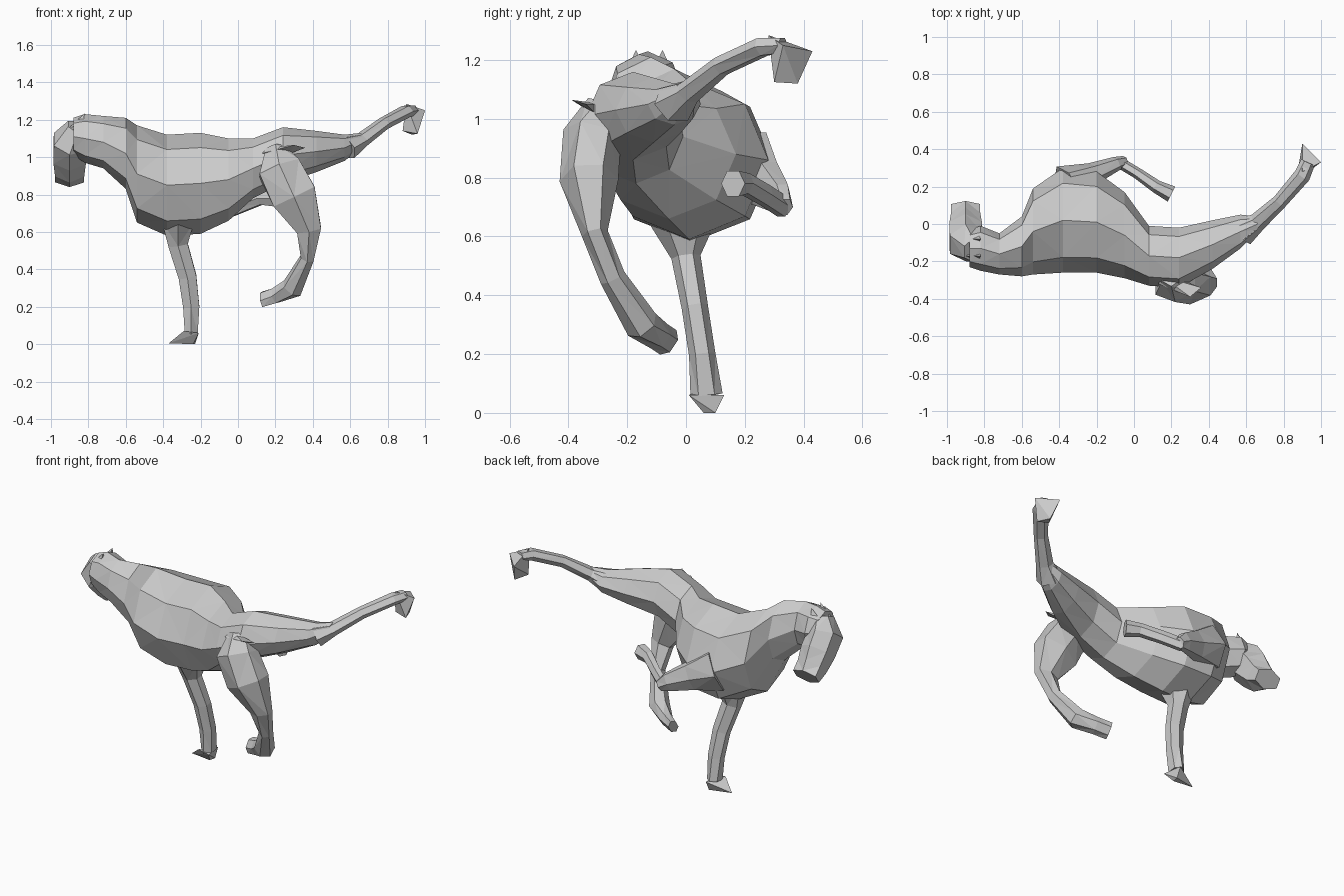
import bpy
import bmesh
import math
from mathutils import Vector

default = bpy.data.objects.get("Cube")
if default:
    bpy.data.objects.remove(default, do_unlink=True)

GREY = (0.6, 0.6, 0.6, 1.0)
material = bpy.data.materials.new("plain grey")
material.use_nodes = True
material.diffuse_color = GREY
material.node_tree.nodes["Principled BSDF"].inputs["Base Color"].default_value = GREY


def finish(name, bm):
    """Triangulate, orient and link a finished mesh with flat faces."""
    bmesh.ops.triangulate(bm, faces=bm.faces[:], quad_method='SHORT_EDGE')
    bmesh.ops.recalc_face_normals(bm, faces=bm.faces[:])
    mesh = bpy.data.meshes.new(name)
    bm.to_mesh(mesh)
    bm.free()
    mesh.materials.append(material)
    obj = bpy.data.objects.new(name, mesh)
    bpy.context.collection.objects.link(obj)
    return obj


def loft(name, stations, reference, sides=6, axis=None):
    """Skin elliptical rings along a path.

    Each station is x, y, z, half width, half height. Width runs across
    the reference direction and height runs along it. A fixed axis keeps
    all rings parallel, otherwise they follow the path.
    """
    bm = bmesh.new()
    centres = [Vector(station[:3]) for station in stations]
    rings = []
    last = len(centres) - 1
    for index, (centre, station) in enumerate(zip(centres, stations)):
        tangent = centres[min(index + 1, last)] - centres[max(index - 1, 0)]
        tangent = Vector(axis) if axis else tangent.normalized()
        side = tangent.cross(Vector(reference)).normalized()
        up = side.cross(tangent).normalized()
        ring = []
        for step in range(sides):
            angle = math.tau * step / sides
            offset = side * math.cos(angle) * station[3]
            offset += up * math.sin(angle) * station[4]
            ring.append(bm.verts.new(centre + offset))
        rings.append(ring)
    for first, second in zip(rings, rings[1:]):
        for step in range(sides):
            following = (step + 1) % sides
            bm.faces.new((first[step], first[following],
                          second[following], second[step]))
    bm.faces.new(rings[0])
    bm.faces.new(rings[-1])
    return finish(name, bm)


def hull(name, points):
    """Small faceted solid around a few corner points."""
    bm = bmesh.new()
    for point in points:
        bm.verts.new(point)
    bmesh.ops.convex_hull(bm, input=bm.verts[:])
    return finish(name, bm)


X_AXIS, Y_AXIS, Z_AXIS = (1, 0, 0), (0, 1, 0), (0, 0, 1)

# Neck, barrel, rump and stretched thigh as one skin
loft("body", [
    (-.88, -.13, 1.11, .1, .1),
    (-.82, -.13, 1.1, .12, .13),
    (-.72, -.16, 1.08, .11, .14),
    (-.6, -.12, 1.02, .16, .19),
    (-.54, -.04, .91, .23, .26),
    (-.38, .02, .85, .28, .27),
    (-.2, .01, .86, .27, .27),
    (-.05, -.06, .88, .23, .22),
    (.08, -.17, .94, .16, .16),
    (.24, -.18, 1.01, .16, .15),
    (.42, -.11, 1.03, .13, .11),
    (.57, -.04, 1.05, .09, .07),
    (.66, 0, 1.09, .04, .04),
], Z_AXIS, sides=8, axis=X_AXIS)

# Head turned sideways and hanging down
loft("head", [
    (-.86, -.14, 1.16, .07, .06),
    (-.9, -.1, 1.08, .12, .1),
    (-.9, -.03, 1, .11, .1),
    (-.9, .03, .93, .09, .09),
    (-.9, .09, .89, .06, .09),
], X_AXIS)

# Ears folded back on the poll
for label, shift in (("left", .05), ("right", -.04)):
    y = shift - .13
    hull(label + "_ear", [
        (-.9, y, 1.16), (-.83, y - .03, 1.17),
        (-.83, y + .03, 1.17), (-.82, y, 1.235),
    ])

# Kicking hind leg with its hoof hooked downward
loft("kicking_leg", [
    (.58, -.04, 1.05, .08, .07),
    (.66, .01, 1.09, .05, .04),
    (.78, .12, 1.18, .04, .035),
    (.9, .26, 1.245, .045, .035),
    (.93, .33, 1.25, .04, .03),
], Z_AXIS)
hull("kicking_hoof", [
    (.9, .28, 1.285), (1, .33, 1.25), (.9, .43, 1.23),
    (.88, .31, 1.14), (.96, .3, 1.125), (.93, .38, 1.12),
])

# Raised hind leg swinging forward beneath the body
loft("raised_hind_leg", [
    (.2, -.27, 1.04, .07, .06),
    (.22, -.32, .94, .1, .13),
    (.3, -.33, .79, .1, .14),
    (.38, -.31, .61, .045, .075),
    (.37, -.25, .46, .045, .04),
    (.29, -.15, .3, .06, .06),
    (.2, -.09, .26, .05, .04),
    (.13, -.06, .24, .05, .03),
], X_AXIS)

# Short tail lying over the hip
hull("tail", [
    (.13, -.32, 1.02), (.15, -.28, 1.05), (.3, -.39, 1.065),
    (.36, -.34, 1.05), (.28, -.31, 1.02),
])

# Planted foreleg and its pointed hoof
loft("planted_foreleg", [
    (-.32, -.01, .66, .12, .1),
    (-.32, 0, .53, .05, .06),
    (-.27, .03, .36, .045, .055),
    (-.25, .055, .2, .045, .05),
    (-.25, .07, .06, .055, .04),
], X_AXIS)
hull("planted_hoof", [
    (-.29, .02, .07), (-.21, .01, .06), (-.23, .13, .06),
    (-.37, .07, .005), (-.23, .1, 0), (-.24, .06, 0),
])

# Folded foreleg: forearm out to the knee, cannon back to the hoof
loft("folded_forearm", [
    (-.36, .2, .84, .12, .14),
    (-.22, .27, .78, .06, .09),
    (-.1, .32, .73, .04, .06),
    (-.05, .335, .7, .03, .035),
], Z_AXIS)
loft("folded_cannon", [
    (-.08, .33, .7, .03, .04),
    (.02, .27, .74, .03, .04),
    (.12, .2, .78, .035, .04),
    (.2, .16, .78, .045, .05),
], Z_AXIS)
